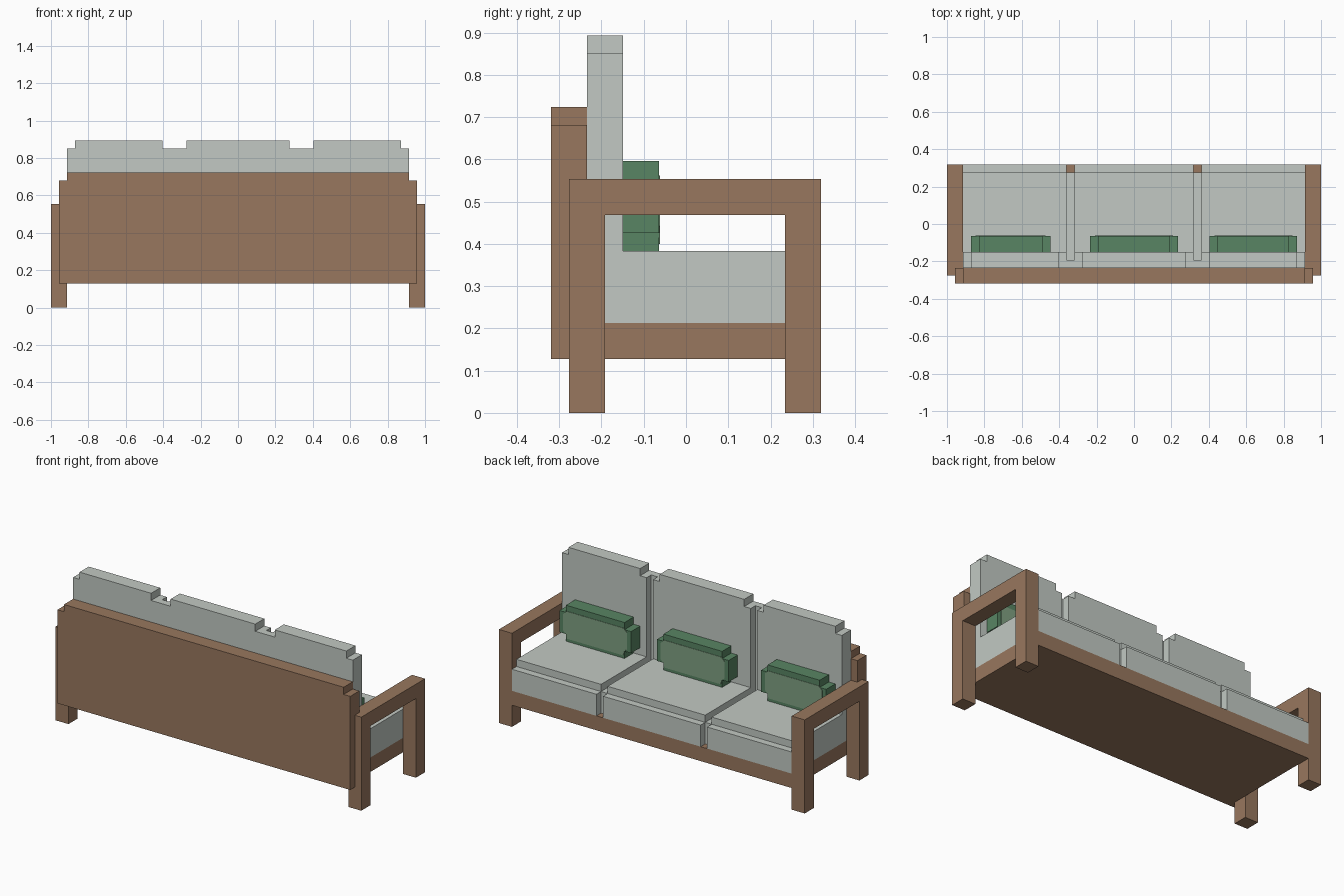
import bpy, bmesh

if "Cube" in bpy.data.objects:
    bpy.data.objects.remove(bpy.data.objects["Cube"])

U = 2 / 47  # one block of the sofa's grid


def material(name, srgb):
    lin = [((c / 255 + 0.055) / 1.055) ** 2.4 for c in srgb]
    m = bpy.data.materials.new(name)
    m.diffuse_color = (*lin, 1)
    m.use_nodes = True
    m.node_tree.nodes["Principled BSDF"].inputs["Base Color"].default_value = m.diffuse_color
    return m


WOOD = material("brown wood", (152, 119, 94))
GREY = material("pale grey fabric", (194, 201, 195))
GREEN = material("green fabric", (88, 133, 99))
LIGHT = material("light green fabric", (128, 160, 130))


def prism(name, mat, axis, outline, d0, d1):
    """Extrude an outline (grid units) from d0 to d1 along an axis.
    Outline is (y, z) for axis x, (x, z) for axis y."""
    def place(a, b, d):
        p = (d, a, b) if axis == "x" else (a, d, b)
        return [c * U for c in p]
    bm = bmesh.new()
    v0 = [bm.verts.new(place(a, b, d0)) for a, b in outline]
    v1 = [bm.verts.new(place(a, b, d1)) for a, b in outline]
    n = len(outline)
    bm.faces.new(v0)
    bm.faces.new(v1[::-1])
    for i in range(n):
        j = (i + 1) % n
        bm.faces.new((v0[j], v0[i], v1[i], v1[j]))
    bmesh.ops.recalc_face_normals(bm, faces=bm.faces)
    me = bpy.data.meshes.new(name)
    bm.to_mesh(me)
    bm.free()
    me.materials.append(mat)
    ob = bpy.data.objects.new(name, me)
    bpy.context.collection.objects.link(ob)
    return ob


def rect(a0, a1, b0, b1):
    return [(a0, b0), (a1, b0), (a1, b1), (a0, b1)]


def stepped(x0, x1, z0, z_step, z1):
    """Block whose top row is one unit narrower on each side."""
    return [(x0, z0), (x1, z0), (x1, z_step), (x1 - 1, z_step), (x1 - 1, z1),
            (x0 + 1, z1), (x0 + 1, z_step), (x0, z_step)]


# Wooden frame: base, back panel and arch-shaped side frames
prism("base", WOOD, "x", rect(-5.5, 7.5, 3, 5), -21.5, 21.5)
prism("back_panel", WOOD, "y", stepped(-22.5, 22.5, 3, 16, 17), -7.5, -5.5)
arch = [(-6.5, 0), (-4.5, 0), (-4.5, 11), (5.5, 11), (5.5, 0), (7.5, 0), (7.5, 13), (-6.5, 13)]
prism("left_arm_frame", WOOD, "x", arch, -23.5, -21.5)
prism("right_arm_frame", WOOD, "x", arch, 21.5, 23.5)

# Three seat and back cushions
seat = [(-5.5, 5), (7.5, 5), (7.5, 8), (6.5, 8), (6.5, 9), (-5.5, 9)]
for side, x0, x1 in (("left", -21.5, -8.5), ("middle", -7.5, 7.5), ("right", 8.5, 21.5)):
    prism(side + "_seat_cushion", GREY, "x", seat, x0, x1)
    prism(side + "_back_cushion", GREY, "y", stepped(x0, x1, 9, 20, 21), -5.5, -3.5)

# Recessed seams between the cushions
seam = [(-5.5, 5), (6.5, 5), (6.5, 8), (-4.5, 8), (-4.5, 20), (-5.5, 20)]
for side, x in (("left", -8.5), ("right", 7.5)):
    prism(side + "_seam", GREY, "x", seam, x, x + 1)

# Throw pillows with notched corners and a lighter front panel
for side, x0, x1 in (("left", -20.5, -10.5), ("middle", -5.5, 5.5), ("right", 9.5, 20.5)):
    body = [(x0 + 1, 9), (x1 - 1, 9), (x1 - 1, 10), (x1, 10), (x1, 13), (x1 - 1, 13),
            (x1 - 1, 14), (x0 + 1, 14), (x0 + 1, 13), (x0, 13), (x0, 10), (x0 + 1, 10)]
    prism(side + "_pillow", GREEN, "y", body, -3.5, -1.5)
    a, b = x0 + 0.6, x1 - 0.6
    panel = [(a + 0.6, 9.4), (b - 0.6, 9.4), (b - 0.4, 10), (b, 10.4), (b, 12.7), (b - 0.5, 13.2),
             (a + 0.5, 13.2), (a, 12.7), (a, 10.4), (a + 0.4, 10)]
    prism(side + "_pillow_panel", LIGHT, "y", panel, -1.5, -1.45)
